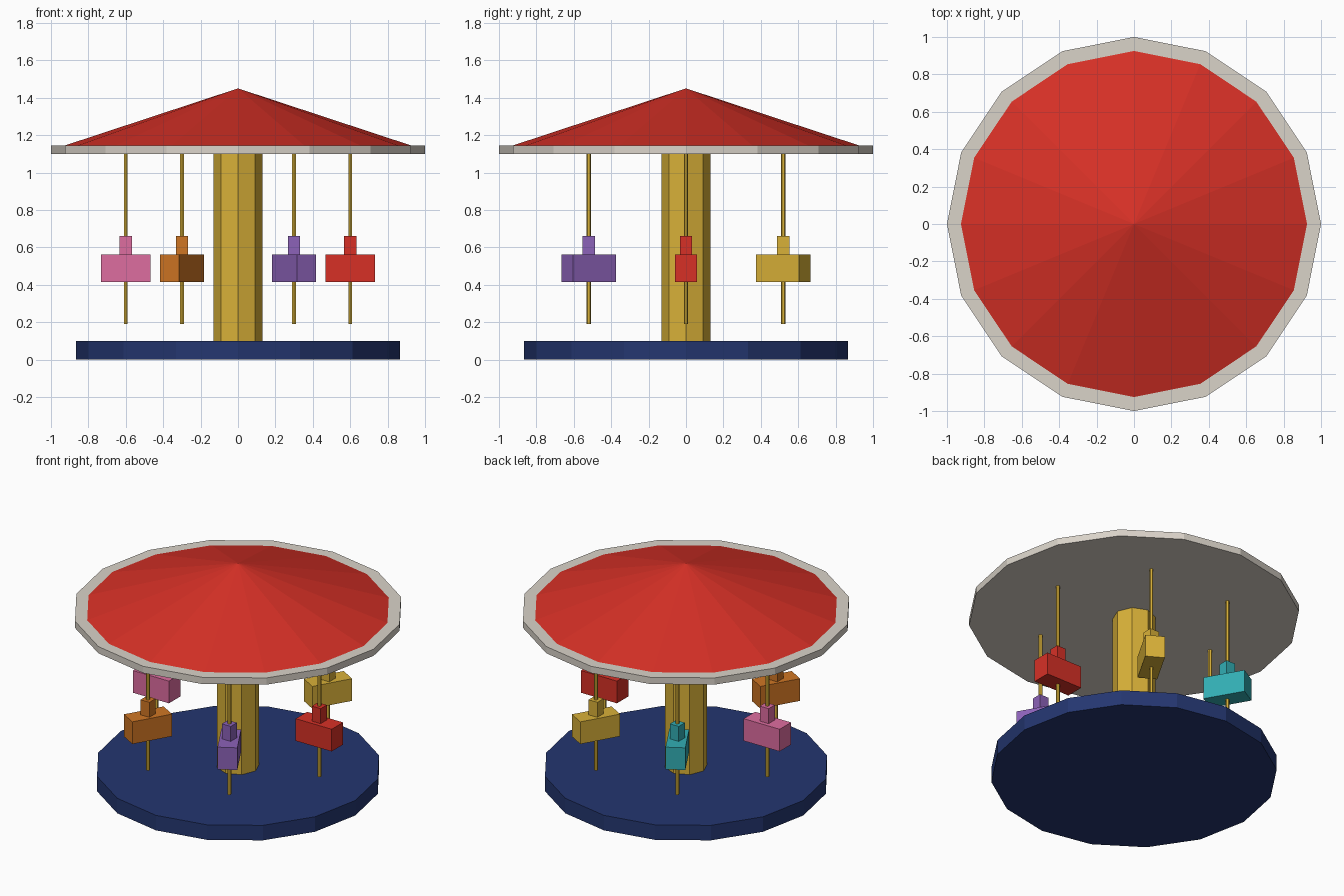
import bpy, math

if "Cube" in bpy.data.objects:
    bpy.data.objects.remove(bpy.data.objects["Cube"])

def material(name, rgb):
    m = bpy.data.materials.new(name)
    lin = [((c / 255 + 0.055) / 1.055) ** 2.4 if c > 10 else c / 255 / 12.92 for c in rgb]
    m.diffuse_color = (*lin, 1)
    m.use_nodes = True
    m.node_tree.nodes["Principled BSDF"].inputs["Base Color"].default_value = m.diffuse_color
    return m

red = material("red", (215, 48, 38))
gold = material("gold", (217, 177, 56))
cream = material("cream", (218, 211, 201))
blue = material("navy blue", (36, 54, 112))
pink = material("pink", (222, 109, 160))
purple = material("purple", (140, 98, 184))
orange = material("orange", (208, 118, 36))
teal = material("teal", (50, 174, 180))

def prism(name, sides, r1, r2, z0, z1, mat, x=0, y=0):
    # low-poly cylinder or cone with a corner on the x axis
    bpy.ops.mesh.primitive_cone_add(vertices=sides, radius1=r1, radius2=r2, depth=z1 - z0,
                                    location=(x, y, (z0 + z1) / 2))
    ob = bpy.context.object
    ob.name = name
    ob.data.materials.append(mat)

def box(name, size, loc, turn, mat):
    bpy.ops.mesh.primitive_cube_add(size=1, location=loc, rotation=(0, 0, turn))
    ob = bpy.context.object
    ob.name = name
    ob.scale = size
    ob.data.materials.append(mat)

# platform, centre column and canopy
prism("platform", 16, 0.865, 0.865, 0, 0.1, blue)
prism("centre_column", 8, 0.13, 0.13, 0.1, 1.1, gold)
prism("canopy_rim", 16, 1, 1, 1.1, 1.145, cream)
prism("canopy_roof", 16, 0.925, 0, 1.145, 1.45, red)

# six rides on hanging poles
for i, mat in enumerate([red, gold, teal, pink, orange, purple]):
    a = math.radians(60 * i)
    x, y = 0.6 * math.cos(a), 0.6 * math.sin(a)
    prism(f"ride_pole_{i + 1}", 6, 0.012, 0.012, 0.19, 1.1, gold, x, y)
    box(f"ride_body_{i + 1}", (0.265, 0.12, 0.148), (x, y, 0.488), a, mat)
    box(f"ride_head_{i + 1}", (0.065, 0.065, 0.1), (x, y, 0.612), 0, mat)
